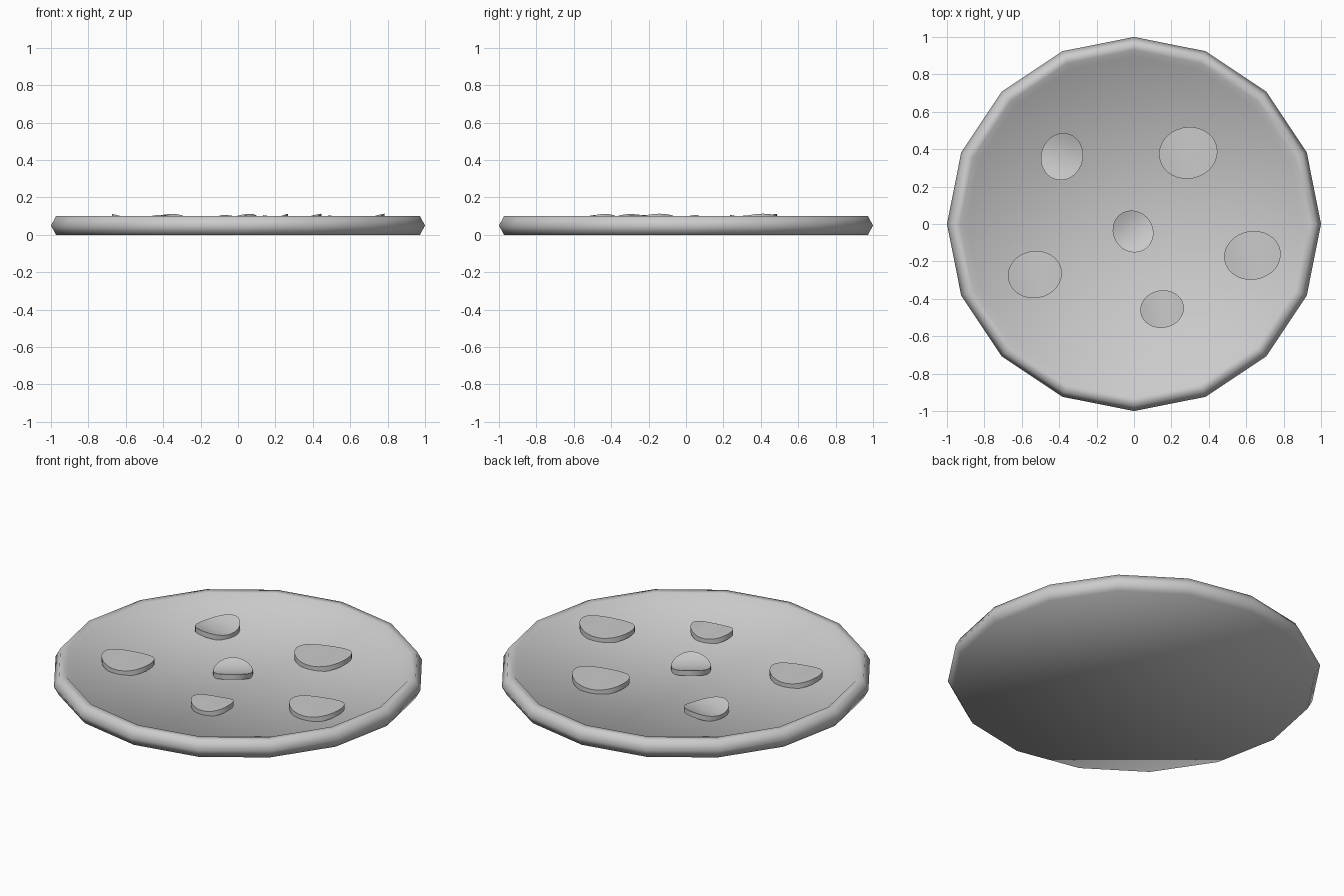
import bpy
import bmesh
from math import cos, sin, pi, radians

cube = bpy.data.objects.get("Cube")
if cube:
    bpy.data.objects.remove(cube, do_unlink=True)

grey = bpy.data.materials.new("plain_grey")
grey.use_nodes = True
colour = (0.6, 0.6, 0.6, 1)
grey.diffuse_color = colour
grey.node_tree.nodes["Principled BSDF"].inputs["Base Color"].default_value = colour


def lathe(name, profile, sides, place=lambda x, y, z: (x, y, z), sharp=180):
    """Revolve a (radius, height) profile and cap both ends."""
    bm = bmesh.new()
    rings = []
    for r, z in profile:
        ring = []
        for i in range(sides):
            a = 2 * pi * i / sides
            ring.append(bm.verts.new(place(r * cos(a), r * sin(a), z)))
        rings.append(ring)
    for low, high in zip(rings, rings[1:]):
        for i in range(sides):
            j = (i + 1) % sides
            bm.faces.new((low[i], low[j], high[j], high[i]))
    bm.faces.new(rings[0][::-1])
    bm.faces.new(rings[-1])
    bmesh.ops.recalc_face_normals(bm, faces=bm.faces)
    mesh = bpy.data.meshes.new(name)
    bm.to_mesh(mesh)
    bm.free()
    mesh.materials.append(grey)
    obj = bpy.data.objects.new(name, mesh)
    bpy.context.collection.objects.link(obj)
    bpy.ops.object.select_all(action="DESELECT")
    obj.select_set(True)
    bpy.context.view_layer.objects.active = obj
    bpy.ops.object.shade_smooth_by_angle(angle=radians(sharp))
    return obj


# Sixteen-sided base with a raised crust around a sunken middle
lathe("pizza_base",
      [(0.973, 0), (1, 0.05), (0.973, 0.1), (0.93, 0.1), (0.895, 0.06)], 16)

# Round slices, curled upwards along one direction
slice_profile = [(0.25, 0), (0.5, 0), (0.75, 0), (1, 0),
                 (1, 0.03), (0.75, 0.03), (0.5, 0.03), (0.25, 0.03)]


def topping(name, cx, cy, along, across, degrees, lean):
    a = radians(degrees)

    def curl(u, v, h):
        x, y = u * along, v * across
        z = 0.053 + h + 0.026 * u * u + lean * u
        return (cx + x * cos(a) - y * sin(a), cy + x * sin(a) + y * cos(a), z)

    lathe(name, slice_profile, 32, curl, 40)


topping("slice_back_right", -0.385, 0.36, 0.127, 0.112, 75, 0.003)
topping("slice_back_left", 0.29, 0.38, 0.157, 0.138, 12, 0.004)
topping("slice_front_right", -0.53, -0.27, 0.145, 0.126, 190, 0.002)
topping("slice_middle", -0.005, -0.04, 0.115, 0.106, 305, 0.003)
topping("slice_side_left", 0.633, -0.168, 0.152, 0.13, 10, 0.004)
topping("slice_front_left", 0.15, -0.455, 0.117, 0.1, 10, 0.003)
